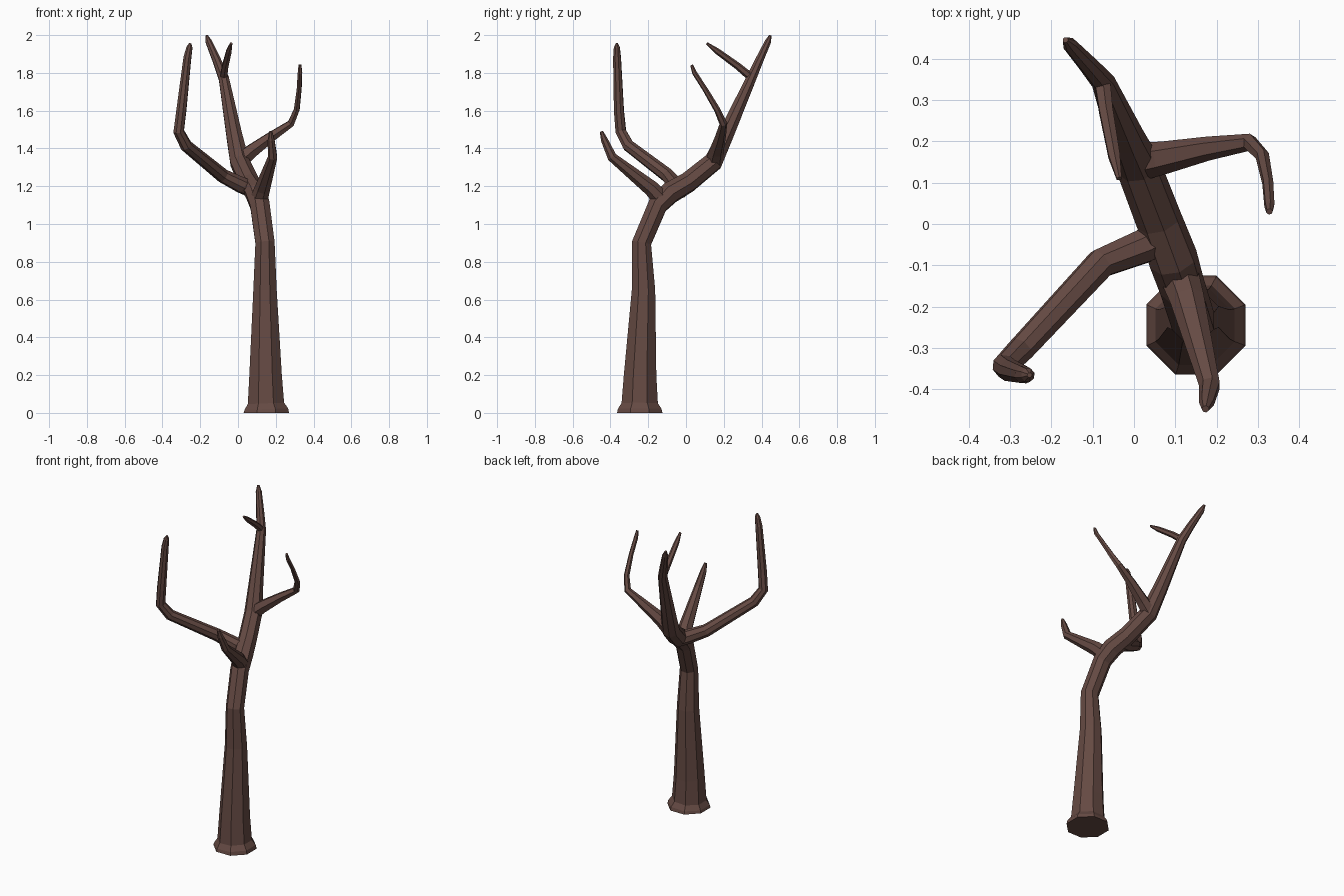
import bpy, bmesh, math
from mathutils import Vector

bark = bpy.data.materials.new("brown bark")
bark.diffuse_color = (0.130, 0.068, 0.056, 1)


def limb(name, sides, rings):
    """Tapered faceted tube; each ring is (x, y, z, radius)."""
    pts = [Vector(r[:3]) for r in rings]
    segs = [(b - a).normalized() for a, b in zip(pts, pts[1:])]
    bm = bmesh.new()
    loops = []
    tangent = segs[0]
    if pts[0].z < 0.01:
        tangent = Vector((0, 0, 1))
    ref = Vector((1, 0, 0)) if abs(tangent.x) < 0.7 else Vector((0, 0, 1))
    u = (ref - tangent * ref.dot(tangent)).normalized()
    for i, p in enumerate(pts):
        # ring plane bisects the bend, frame is carried along the path
        if 0 < i < len(pts) - 1:
            new = (segs[i - 1] + segs[i]).normalized()
        else:
            new = tangent if i == 0 else segs[-1]
        u = tangent.rotation_difference(new) @ u
        tangent = new
        v = tangent.cross(u)
        r = rings[i][3]
        ring = []
        for k in range(sides):
            a = 2 * math.pi * (k + 0.5) / sides
            ring.append(bm.verts.new(p + (u * math.cos(a) + v * math.sin(a)) * r))
        loops.append(ring)
    for a, b in zip(loops, loops[1:]):
        for k in range(sides):
            j = (k + 1) % sides
            bm.faces.new((a[k], a[j], b[j], b[k]))
    bm.faces.new(loops[0][::-1])
    bm.faces.new(loops[-1])
    bmesh.ops.recalc_face_normals(bm, faces=bm.faces)
    mesh = bpy.data.meshes.new(name)
    bm.to_mesh(mesh)
    bm.free()
    mesh.materials.append(bark)
    ob = bpy.data.objects.new(name, mesh)
    bpy.context.collection.objects.link(ob)
    return ob


# Flared trunk leaning back into the tallest limb
limb("trunk", 8, [
    (0.150, -0.245, 0.000, 0.130), (0.150, -0.245, 0.020, 0.125),
    (0.148, -0.245, 0.050, 0.104), (0.146, -0.243, 0.200, 0.093),
    (0.143, -0.225, 0.650, 0.067), (0.143, -0.235, 0.900, 0.055),
    (0.116, -0.150, 1.100, 0.056), (0.095, -0.085, 1.165, 0.060),
    (0.060, 0.010, 1.220, 0.056), (0.008, 0.145, 1.330, 0.054),
    (-0.020, 0.210, 1.470, 0.045), (-0.075, 0.345, 1.770, 0.029),
    (-0.110, 0.385, 1.860, 0.024), (-0.155, 0.434, 1.965, 0.018),
    (-0.166, 0.446, 1.998, 0.007)])

# Small twig near the top, pointing forward
limb("top_twig", 6, [
    (-0.078, 0.355, 1.768, 0.022), (-0.068, 0.275, 1.835, 0.019),
    (-0.048, 0.165, 1.915, 0.016), (-0.036, 0.110, 1.956, 0.007)])

# Thick left limb that turns upward
limb("left_branch", 8, [
    (0.085, -0.020, 1.180, 0.046), (0.020, -0.055, 1.205, 0.044),
    (-0.080, -0.095, 1.255, 0.038), (-0.275, -0.305, 1.415, 0.033),
    (-0.314, -0.345, 1.490, 0.030), (-0.300, -0.355, 1.600, 0.028),
    (-0.268, -0.365, 1.880, 0.022), (-0.257, -0.366, 1.935, 0.017),
    (-0.253, -0.366, 1.957, 0.006)])

# Thin right limb curling up and forward
limb("right_branch", 6, [
    (0.005, 0.150, 1.330, 0.048), (0.070, 0.160, 1.385, 0.040),
    (0.180, 0.183, 1.465, 0.029), (0.280, 0.198, 1.532, 0.021),
    (0.311, 0.165, 1.605, 0.017), (0.324, 0.100, 1.715, 0.014),
    (0.328, 0.045, 1.800, 0.013), (0.328, 0.030, 1.842, 0.008)])

# Short front limb
limb("front_branch", 7, [
    (0.108, -0.120, 1.120, 0.050), (0.130, -0.185, 1.190, 0.043),
    (0.184, -0.392, 1.355, 0.026), (0.176, -0.432, 1.445, 0.019),
    (0.173, -0.448, 1.490, 0.009)])
